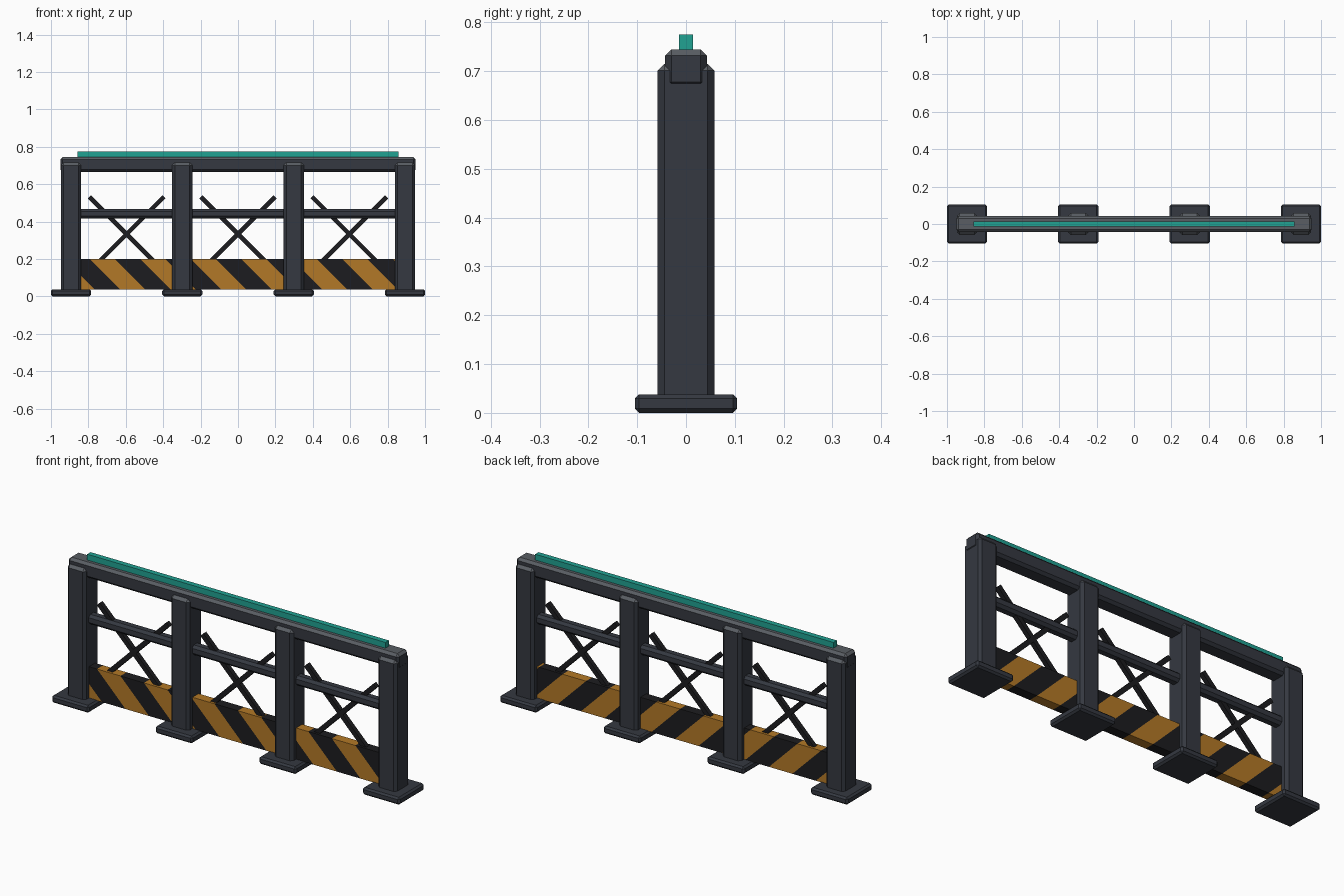
import bpy, bmesh, math
from mathutils import Matrix

if "Cube" in bpy.data.objects:
    bpy.data.objects.remove(bpy.data.objects["Cube"])


def material(name, rgb):
    m = bpy.data.materials.new(name)
    m.diffuse_color = (*rgb, 1)
    m.use_nodes = True
    m.node_tree.nodes["Principled BSDF"].inputs["Base Color"].default_value = m.diffuse_color
    return m


STEEL = material("dark_steel", (0.035, 0.04, 0.052))
WORN = material("worn_edge", (0.10, 0.11, 0.125))
BLACK = material("black", (0.012, 0.012, 0.014))
ORANGE = material("orange", (0.45, 0.19, 0.02))
TEAL = material("teal", (0.015, 0.36, 0.29))


def finish(bm, name, mats):
    me = bpy.data.meshes.new(name)
    bm.to_mesh(me)
    bm.free()
    for m in mats:
        me.materials.append(m)
    ob = bpy.data.objects.new(name, me)
    bpy.context.collection.objects.link(ob)
    return ob


def box_mesh(lo, hi, bevel=0):
    bm = bmesh.new()
    size = [h - l for l, h in zip(lo, hi)]
    mid = [(h + l) / 2 for l, h in zip(lo, hi)]
    bmesh.ops.create_cube(bm, size=1, matrix=Matrix.Translation(mid) @ Matrix.Diagonal((*size, 1)))
    if bevel:
        bmesh.ops.bevel(bm, geom=bm.edges[:], offset=bevel, segments=1, affect='EDGES')
    return bm


def box(name, lo, hi, mat, bevel=0, worn_top=False):
    bm = box_mesh(lo, hi, bevel)
    bm.normal_update()
    if worn_top:
        for f in bm.faces:
            f.material_index = int(f.normal.z > 0.3)
    return finish(bm, name, [mat, WORN] if worn_top else [mat])


# Posts on foot plates
post_x = [-0.893, -0.298, 0.298, 0.893]
for i, x in enumerate(post_x, 1):
    box(f"foot_plate_{i}", (x - 0.107, -0.105, 0), (x + 0.107, 0.105, 0.038), STEEL, 0.009)
    box(f"post_{i}", (x - 0.054, -0.058, 0.02), (x + 0.054, 0.058, 0.715), STEEL, 0.014, True)

# Top rail with a teal strip
box("top_rail", (-0.95, -0.043, 0.665), (0.95, 0.043, 0.745), STEEL, 0.013, True)
box("top_strip", (-0.857, -0.014, 0.74), (0.857, 0.014, 0.775), TEAL)

# Middle rail
box("middle_rail", (-0.89, -0.027, 0.417), (0.89, 0.027, 0.468), STEEL, 0.013)

# Crossed braces in each bay
for i, x in enumerate((-0.595, 0, 0.595), 1):
    for side, angle in (("rising", -45), ("falling", 45)):
        brace = box(f"brace_{side}_{i}", (-0.282, -0.012, -0.012), (0.282, 0.012, 0.012), BLACK)
        brace.location = (x, 0, 0.333)
        brace.rotation_euler = (0, math.radians(angle), 0)

# Striped kick panel: cut diagonally, alternate bands coloured
START, BAND = -0.458, 0.135
bm = box_mesh((-0.93, -0.025, 0.036), (0.93, 0.025, 0.2))
for k in range(-6, 14):
    bmesh.ops.bisect_plane(bm, geom=bm.verts[:] + bm.edges[:] + bm.faces[:],
                           plane_co=(START + k * BAND, 0, 0), plane_no=(1, 0, 1))
for f in bm.faces:
    c = f.calc_center_median()
    f.material_index = math.floor((c.x + c.z - START) / BAND) % 2
finish(bm, "striped_kick_panel", [BLACK, ORANGE])
